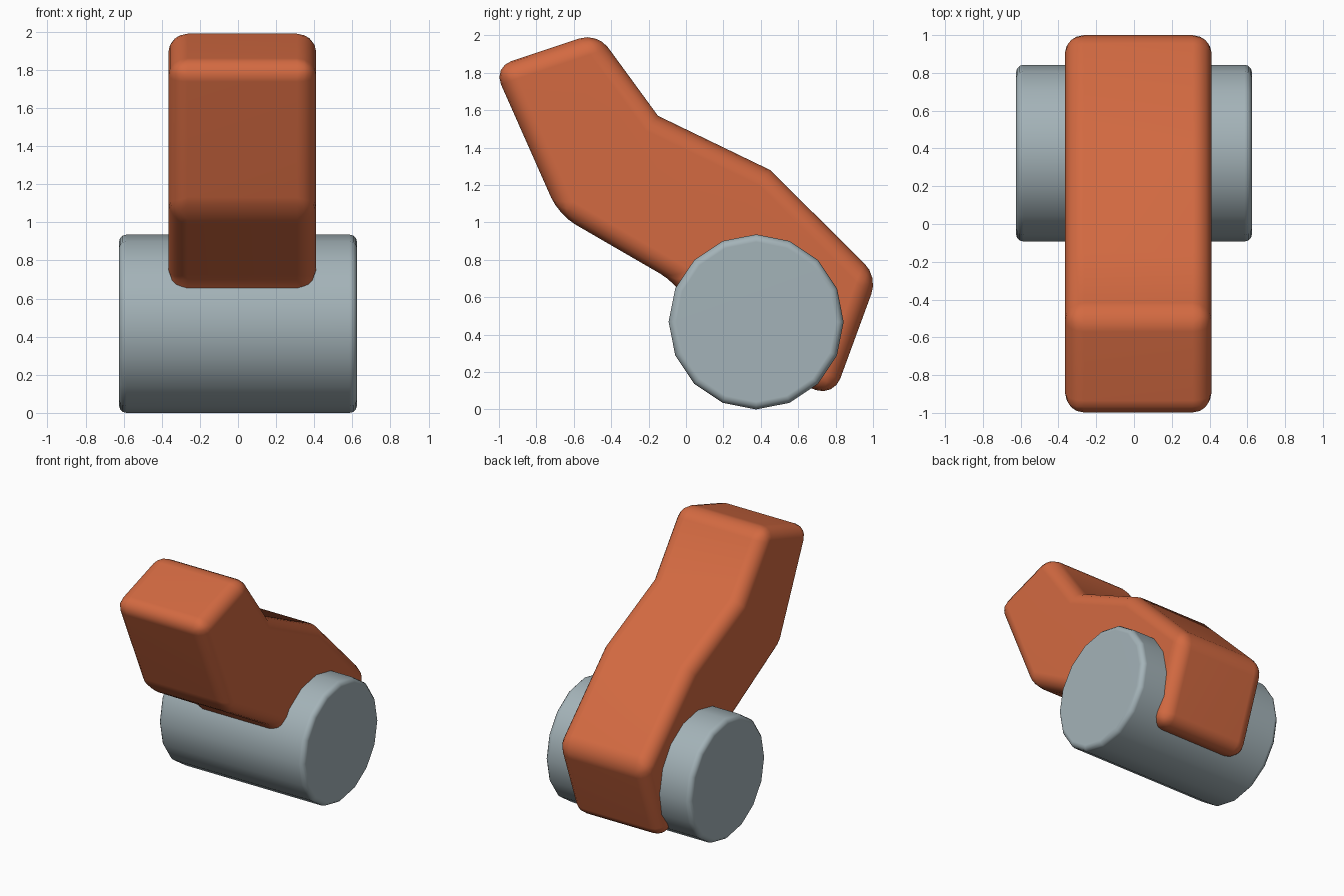
import bpy
import bmesh
import math
from mathutils import Matrix

cube = bpy.data.objects.get("Cube")
if cube:
    bpy.data.objects.remove(cube, do_unlink=True)


def make_material(name, rgb):
    mat = bpy.data.materials.new(name)
    mat.use_nodes = True
    mat.diffuse_color = (*rgb, 1)
    bsdf = mat.node_tree.nodes["Principled BSDF"]
    bsdf.inputs["Base Color"].default_value = (*rgb, 1)
    bsdf.inputs["Roughness"].default_value = 0.6
    return mat


def finish(name, bm, mat, bevel, segments):
    """Turn a bmesh into a rounded, smooth-shaded object."""
    bmesh.ops.recalc_face_normals(bm, faces=bm.faces)
    mesh = bpy.data.meshes.new(name)
    bm.to_mesh(mesh)
    bm.free()
    mesh.materials.append(mat)
    obj = bpy.data.objects.new(name, mesh)
    bpy.context.collection.objects.link(obj)
    bpy.ops.object.select_all(action="DESELECT")
    obj.select_set(True)
    bpy.context.view_layer.objects.active = obj
    mod = obj.modifiers.new("Rounding", "BEVEL")
    mod.width = bevel
    mod.segments = segments
    mod.limit_method = "ANGLE"
    mod.angle_limit = math.radians(30)
    bpy.ops.object.modifier_apply(modifier=mod.name)
    bpy.ops.object.shade_smooth_by_angle(angle=math.radians(40))
    weighted = obj.modifiers.new("Face Normals", "WEIGHTED_NORMAL")
    weighted.keep_sharp = True
    return obj


orange = make_material("burnt orange", (0.65, 0.143, 0.053))
grey = make_material("blue grey", (0.37, 0.45, 0.48))

# Bent lever: side profile (y, z) extruded across x
profile = [
    (-1.03, 1.83), (-0.68, 1.04), (-0.05, 0.675), (0.05, 0.5), (0.34, 0.23),
    (0.79, 0.07), (1.025, 0.71), (0.45, 1.28), (-0.15, 1.57), (-0.475, 2.015),
]
left, right = 0.41, -0.365
bm = bmesh.new()
side = bm.faces.new([bm.verts.new((right, y, z)) for y, z in profile])
extruded = bmesh.ops.extrude_face_region(bm, geom=[side])["geom"]
bmesh.ops.translate(
    bm, vec=(left - right, 0, 0),
    verts=[v for v in extruded if isinstance(v, bmesh.types.BMVert)])
finish("lever", bm, orange, 0.1, 4)

# Cross roller through the lower end of the lever
bm = bmesh.new()
bmesh.ops.create_cone(
    bm, cap_ends=True, segments=16, radius1=0.468, radius2=0.468, depth=1.25,
    matrix=Matrix.Translation((0, 0.375, 0.468)) @ Matrix.Rotation(math.pi / 2, 4, "Y"))
finish("roller", bm, grey, 0.04, 3)
